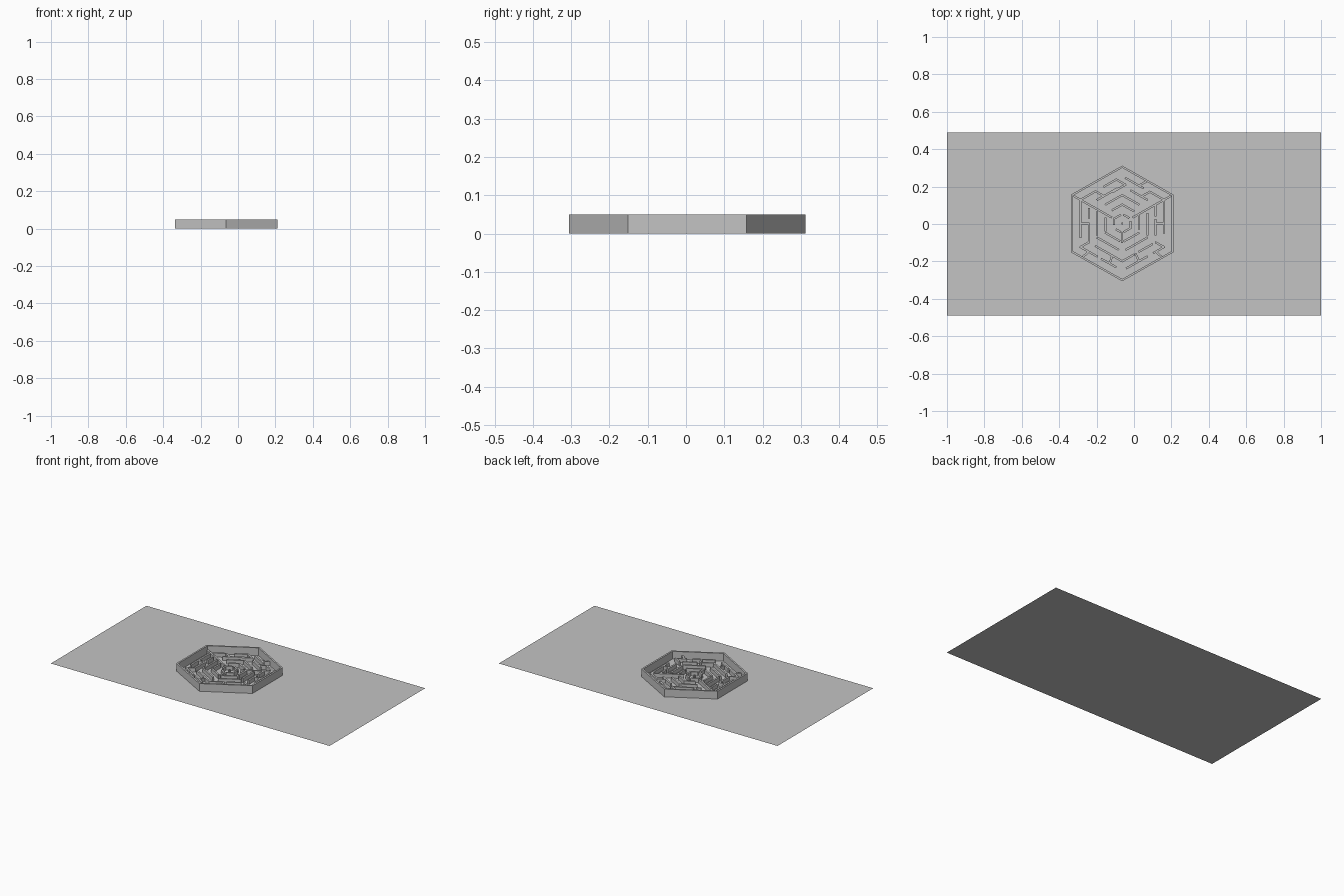
import bpy, bmesh
from mathutils import Vector

if "Cube" in bpy.data.objects:
    bpy.data.objects.remove(bpy.data.objects["Cube"])

CENTRE = Vector((-0.063, 0.003, 0))
RIM_H, WALL_H, THICK = 0.05, 0.025, 0.011
RINGS = 6

mat = bpy.data.materials.new("plain grey")
mat.use_nodes = True
grey = (0.55, 0.55, 0.55, 1)
mat.diffuse_color = grey
mat.node_tree.nodes["Principled BSDF"].inputs["Base Color"].default_value = grey


def finish(bm, name):
    bmesh.ops.recalc_face_normals(bm, faces=bm.faces)
    mesh = bpy.data.meshes.new(name)
    bm.to_mesh(mesh)
    bm.free()
    mesh.materials.append(mat)
    obj = bpy.data.objects.new(name, mesh)
    bpy.context.collection.objects.link(obj)
    return obj


def hexagon(w, h):
    """Corners counter-clockwise from the upper right."""
    return [Vector(p) for p in ((w, h / 2, 0), (0, h, 0), (-w, h / 2, 0),
                                (-w, -h / 2, 0), (0, -h, 0), (w, -h / 2, 0))]


CORNERS = hexagon(0.268, 0.303)


def at(ring, turn):
    """Point on a ring; turn counts sides from the upper right corner."""
    i = int(turn // 1)
    a, b = CORNERS[i % 6], CORNERS[(i + 1) % 6]
    return CENTRE + a.lerp(b, turn - i) * ring / RINGS


def wall(bm, a, b):
    """Upright slab between two floor points."""
    along = (b - a).normalized() * THICK / 2
    side = Vector((-along.y, along.x, 0))
    a, b = a - along * 0.5, b + along * 0.5
    base = bm.faces.new([bm.verts.new(p) for p in (a - side, b - side, b + side, a + side)])
    top = bmesh.ops.extrude_face_region(bm, geom=[base])["geom"]
    bmesh.ops.translate(bm, vec=(0, 0, WALL_H),
                        verts=[v for v in top if isinstance(v, bmesh.types.BMVert)])


def ring_wall(bm, ring, start, end):
    """Wall following a ring, bending at its corners."""
    stops = [start] + [i for i in range(-6, 13) if start < i < end] + [end]
    for s, e in zip(stops, stops[1:]):
        wall(bm, at(ring, s), at(ring, e))


# Flat ground sheet
bm = bmesh.new()
bm.faces.new([bm.verts.new(p) for p in ((-1, -.49, 0), (1, -.49, 0), (1, .49, 0), (-1, .49, 0))])
finish(bm, "ground_sheet")

# Tall outer rim
bm = bmesh.new()
loops = []
for w, h in ((0.2735, 0.309), (0.2625, 0.297)):
    for z in (0, RIM_H):
        loops.append([bm.verts.new(p + CENTRE + Vector((0, 0, z))) for p in hexagon(w, h)])
out_low, out_top, in_low, in_top = loops
for i in range(6):
    j = (i + 1) % 6
    for a, b in ((out_low, out_top), (out_top, in_top), (in_top, in_low), (in_low, out_low)):
        bm.faces.new((a[i], a[j], b[j], b[i]))
finish(bm, "outer_rim")

# Concentric walls: ring, start turn, end turn
bm = bmesh.new()
for run in ((1, .2, .8), (1, 1.2, 2.6), (1, 3.3, 3.8), (1, 4.2, 5.7),
            (2, .3, 1.6), (2, 2.2, 2.9), (2, 3, 3.85), (2, 4.1, 5), (2, 5.2, 5.9),
            (3, 2.1, 2.9), (3, 3, 3.85), (3, 4.15, 5), (3, 5.1, 5.85),
            (4, 2.1, 2.35), (4, 2.5, 3), (4, 3.2, 4.35), (4, 4.5, 4.9), (4, 5.2, 5.6), (4, 5.7, 6),
            (5, 2, 2.8), (5, 3, 3.4), (5, 3.5, 3.85), (5, 4.1, 4.6), (5, 4.75, 5), (5, 5.3, 6)):
    ring_wall(bm, *run)

# Radial walls: turn, inner ring, outer ring
for turn, inner, outer in ((0, 1.3, 6), (2, 1.3, 6), (4, 1, 2), (3, 4, 5), (5, 4, 5),
                           (2.5, 4, 5), (5.5, 4, 5), (3.7, 4, 5), (4.4, 4, 5), (3.2, 5, 6), (4.8, 5, 6)):
    wall(bm, at(inner, turn), at(outer, turn))

# Upper lozenge walls on a skewed grid running along its two edges
u, v = CORNERS[0] / RINGS, CORNERS[2] / RINGS
for path in (((0, 5), (1.8, 5), (1.8, 4), (3.4, 4)), ((1, 4), (3, 4)), ((1, 3), (3, 3), (3, 2)),
             ((2.8, 5), (4.3, 5), (4.3, 3.9), (2.8, 3.9)), ((5, 0), (5, 1.7), (4, 1.7)),
             ((5, 2.5), (5, 4.6)), ((4, 1), (4, 3)), ((5, 3), (6, 3)),
             ((3, 1), (3, 2.4)), ((2, 1), (2, 2))):
    points = [CENTRE + u * a + v * b for a, b in path]
    for a, b in zip(points, points[1:]):
        wall(bm, a, b)

# Small marker post at the middle
wall(bm, CENTRE - Vector((0.002, 0, 0)), CENTRE + Vector((0.002, 0, 0)))
finish(bm, "maze_walls")
